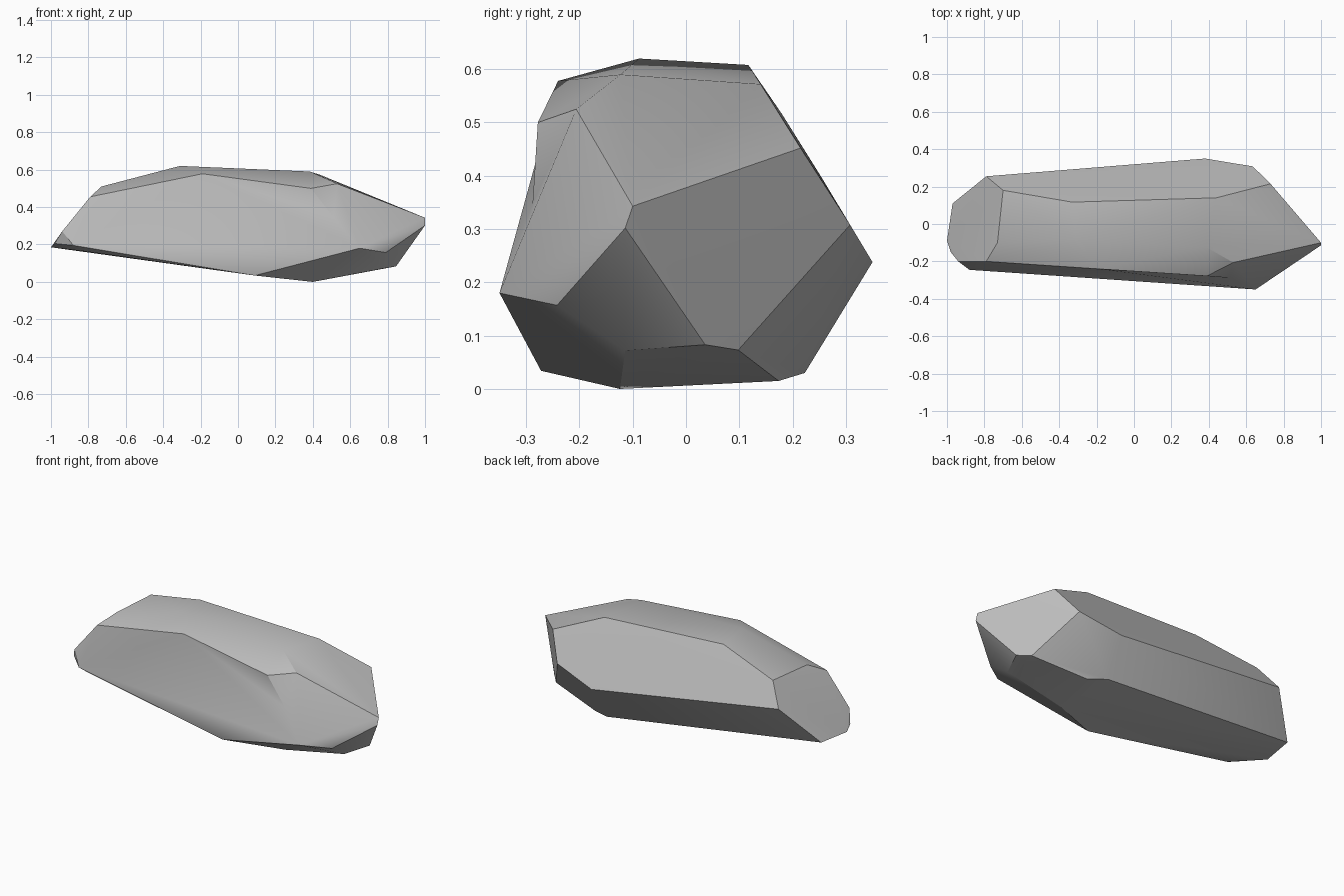
import bpy
import bmesh
from mathutils import Vector

if "Cube" in bpy.data.objects:
    bpy.data.objects.remove(bpy.data.objects["Cube"], do_unlink=True)

# Stone colour
stone = bpy.data.materials.new("stone grey")
stone.use_nodes = True
grey = (0.5, 0.5, 0.5, 1)
stone.diffuse_color = grey
stone.node_tree.nodes["Principled BSDF"].inputs["Base Color"].default_value = grey

# Corners of the stone, grouped by the region they bound
ridge_corner, front_corner = (.39, -.278, .5), (.65, -.35, .18)
dent = (.51, -.288, .347)
pointed_end = [(1, -.1, .343), (1, -.114, .302), (.79, -.242, .157),
               (.78, -.114, .072), (.845, .036, .083), (.79, .098, .073)]
back_side = [(.73, .215, .452), (.635, .308, .308), (.38, .35, .238), (-.79, .255, .396)]
top = [(-.31, -.088, .62), (.385, -.123, .59), (.44, .14, .572), (-.33, .117, .608),
       (-.7, .18, .516), (-.73, -.1, .51)]
front_ridge = [(-.79, -.2, .455), (-.19, -.24, .578), ridge_corner, (.53, -.206, .525)]
blunt_end = [(-.97, .11, .19), (-1, -.09, .185), (-.98, -.15, .205), (-.94, -.2, .27)]
underside = [(-.88, -.245, .195), (-.83, -.22, .165), front_corner, (.09, -.272, .034),
             (.4, -.124, 0), (.474, .174, .015), (.366, .223, .03)]

bm = bmesh.new()
for group in (pointed_end, back_side, top, front_ridge, blunt_end, underside):
    for corner in group:
        bm.verts.new(corner)

# Wrap a faceted shell around the corners
hull = bmesh.ops.convex_hull(bm, input=bm.verts)
loose = {g for g in hull["geom_interior"] + hull["geom_unused"]
         if isinstance(g, bmesh.types.BMVert)}
bmesh.ops.delete(bm, geom=list(loose), context="VERTS")


def nearest(point):
    return min(bm.verts, key=lambda v: (v.co - Vector(point)).length)


# Shallow hollow under the front ridge
edge = bm.edges.get((nearest(ridge_corner), nearest(front_corner)))
if edge:
    _, mid = bmesh.utils.edge_split(edge, edge.verts[0], 0.5)
    mid.co = dent
    bmesh.ops.triangulate(bm, faces=[f for f in bm.faces if len(f.verts) > 3])

bmesh.ops.recalc_face_normals(bm, faces=bm.faces)
mesh = bpy.data.meshes.new("stone")
bm.to_mesh(mesh)
bm.free()
mesh.materials.append(stone)

rock = bpy.data.objects.new("stone", mesh)
bpy.context.collection.objects.link(rock)
bpy.context.view_layer.objects.active = rock
rock.select_set(True)
bpy.ops.object.shade_smooth_by_angle(angle=0.5)
